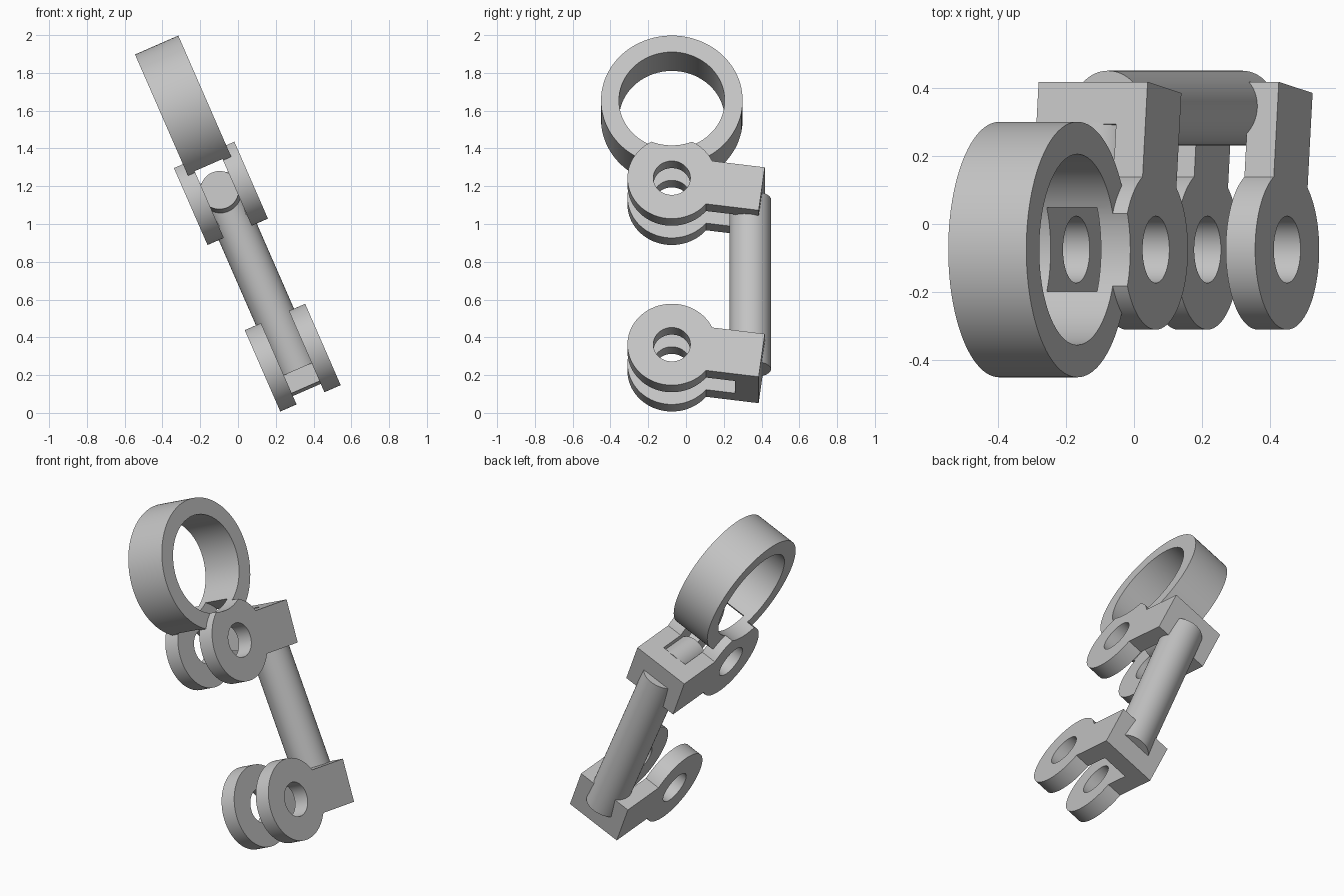
import bpy, bmesh, math
from mathutils import Matrix

if "Cube" in bpy.data.objects:
    bpy.data.objects.remove(bpy.data.objects["Cube"], do_unlink=True)

# Local frame: x is the pin axis, z runs along the rod; the whole part leans over
LEAN = Matrix.Rotation(math.radians(-23.6), 4, 'Y')
TILT = math.radians(-7.5)
MID_Y = -0.075
LOW, HIGH, RING = 0.152, 1.114, 1.582      # heights of the pin and ring centres
OUT_L, IN_L, IN_R, OUT_R = 0.208, 0.302, 0.463, 0.557   # ear faces
EAR, HOLE, HALF = 0.235, 0.098, 0.125
MID_X = (OUT_L + OUT_R) / 2

grey = bpy.data.materials.new("light_grey")
grey.use_nodes = True
colour = (0.55, 0.55, 0.55, 1)
grey.diffuse_color = colour
grey.node_tree.nodes["Principled BSDF"].inputs["Base Color"].default_value = colour


def prism(name, outline, x0, x1, z, tilt=0.0):
    """Extrude a (y, z) outline along the pin axis, around a centre at height z."""
    bm = bmesh.new()
    face = bm.faces.new([bm.verts.new((x0, y, h)) for y, h in outline])
    grown = bmesh.ops.extrude_face_region(bm, geom=[face])
    moved = [v for v in grown["geom"] if isinstance(v, bmesh.types.BMVert)]
    bmesh.ops.translate(bm, verts=moved, vec=(x1 - x0, 0, 0))
    bmesh.ops.recalc_face_normals(bm, faces=bm.faces)
    place = Matrix.Translation((0, MID_Y, z)) @ Matrix.Rotation(tilt, 4, 'X')
    return finish(name, bm, place)


def cylinder(name, radius, length, place):
    bm = bmesh.new()
    bmesh.ops.create_cone(bm, cap_ends=True, segments=64, radius1=radius,
                          radius2=radius, depth=length)
    return finish(name, bm, place)


def finish(name, bm, place):
    bm.transform(LEAN @ place)
    mesh = bpy.data.meshes.new(name)
    bm.to_mesh(mesh)
    bm.free()
    mesh.materials.append(grey)
    obj = bpy.data.objects.new(name, mesh)
    bpy.context.collection.objects.link(obj)
    return obj


def circle(r, start=0.0, end=2 * math.pi, count=72):
    closed = end - start > 6.28
    steps = count if closed else count - 1
    angles = [start + (end - start) * i / steps for i in range(count)]
    return [(r * math.cos(a), r * math.sin(a)) for a in angles]


def select_only(obj):
    bpy.ops.object.select_all(action='DESELECT')
    obj.select_set(True)
    bpy.context.view_layer.objects.active = obj


def cut(obj, *cutters):
    select_only(obj)
    for cutter in cutters:
        mod = obj.modifiers.new("cut", 'BOOLEAN')
        mod.operation = 'DIFFERENCE'
        mod.solver = 'EXACT'
        mod.object = cutter
        bpy.ops.object.modifier_apply(modifier=mod.name)
        bpy.data.objects.remove(cutter, do_unlink=True)


def pin_hole(z, r=HOLE, x0=0.0, x1=0.8):
    return prism("cutter", circle(r), x0, x1, z)


def clevis(name, z):
    """Forked bracket: two round ears with a square lug behind."""
    corner = math.asin(HALF / EAR)
    outline = circle(EAR, corner, 2 * math.pi - corner) + [(0.48, -HALF), (0.48, HALF)]
    obj = prism(name, outline, OUT_L, OUT_R, z, TILT)
    slot = [(-0.4, -0.4), (0.355, -0.4), (0.355, 0.4), (-0.4, 0.4)]
    cut(obj, prism("cutter", slot, IN_L, IN_R, z, TILT), pin_hole(z))
    return obj


parts = []

# Lower and upper brackets, the upper one trimmed by the ring bore
parts.append(clevis("lower_bracket", LOW))
upper = clevis("upper_bracket", HIGH)
cut(upper, pin_hole(RING, 0.28))
parts.append(upper)

# Ring, cleared between the ears
ring = prism("ring", circle(0.375, count=96), 0.26, 0.51, RING)
cut(ring, pin_hole(RING, 0.28), pin_hole(HIGH, 0.25, IN_L, IN_R), pin_hole(HIGH))
parts.append(ring)

# Connecting rod
bottom, top = 0.085, 1.066
parts.append(cylinder("connecting_rod", 0.11, top - bottom,
                      Matrix.Translation((MID_X, 0.34, (bottom + top) / 2))))

# Short stub inside the upper fork
stub_place = (Matrix.Translation((MID_X, MID_Y, HIGH))
              @ Matrix.Rotation(TILT, 4, 'X')
              @ Matrix.Translation((0, 0.26, 0.027))
              @ Matrix.Rotation(math.pi / 2, 4, 'X'))
parts.append(cylinder("fork_stub", 0.102, 0.2, stub_place))

# Smooth the round walls, keep the edges crisp
for part in parts:
    select_only(part)
    bpy.ops.object.shade_smooth_by_angle(angle=math.radians(25))
